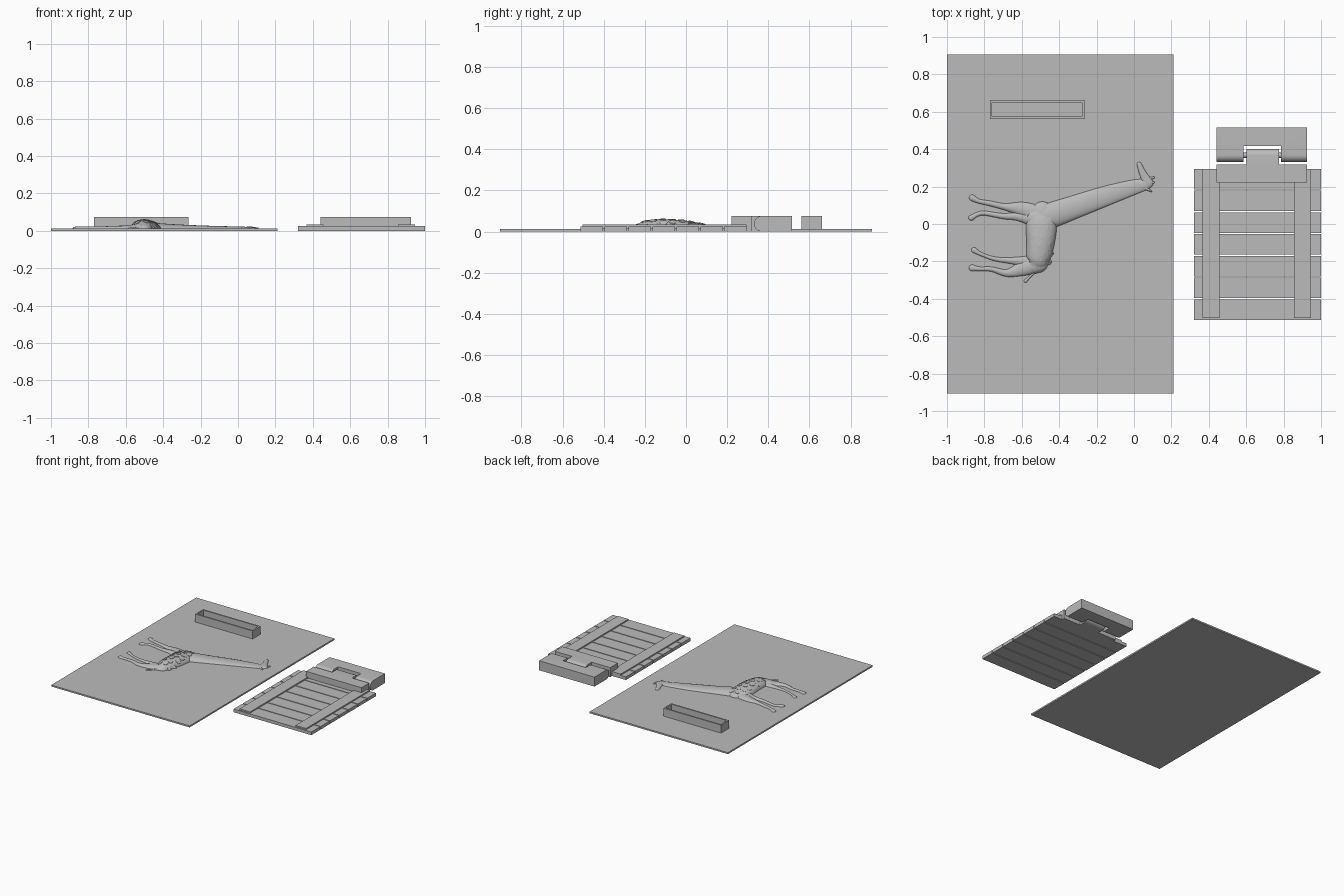
import bpy, bmesh, math, random
from mathutils import Vector
from mathutils.bvhtree import BVHTree

if "Cube" in bpy.data.objects:
    bpy.data.objects.remove(bpy.data.objects["Cube"], do_unlink=True)

grey = bpy.data.materials.new("plain grey")
grey.use_nodes = True
grey.diffuse_color = (0.5, 0.5, 0.5, 1)
grey.node_tree.nodes["Principled BSDF"].inputs["Base Color"].default_value = (0.5, 0.5, 0.5, 1)

PLATE = 0.012      # plate thickness
THICK = 0.075      # hinge thickness


def finish(name, bm, smooth=False):
    bmesh.ops.recalc_face_normals(bm, faces=bm.faces)
    mesh = bpy.data.meshes.new(name)
    bm.to_mesh(mesh)
    bm.free()
    mesh.materials.append(grey)
    obj = bpy.data.objects.new(name, mesh)
    bpy.context.collection.objects.link(obj)
    if smooth:
        bpy.ops.object.select_all(action='DESELECT')
        obj.select_set(True)
        bpy.context.view_layer.objects.active = obj
        bpy.ops.object.shade_smooth_by_angle(angle=math.radians(40))
    return obj


def box(name, x0, x1, y0, y1, z0, z1):
    bm = bmesh.new()
    bmesh.ops.create_cube(bm, size=1)
    for v in bm.verts:
        v.co = ((x0 + x1) / 2 + v.co.x * (x1 - x0),
                (y0 + y1) / 2 + v.co.y * (y1 - y0),
                (z0 + z1) / 2 + v.co.z * (z1 - z0))
    return finish(name, bm)


def extrude_x(name, profile, x0, x1):
    """Extrude a (y, z) outline along x."""
    bm = bmesh.new()
    face = bm.faces.new([bm.verts.new((x0, y, z)) for y, z in profile])
    out = bmesh.ops.extrude_face_region(bm, geom=[face])
    moved = [g for g in out["geom"] if isinstance(g, bmesh.types.BMVert)]
    bmesh.ops.translate(bm, vec=(x1 - x0, 0, 0), verts=moved)
    return finish(name, bm, True)


def cut(obj, cutter):
    mod = obj.modifiers.new("cut", 'BOOLEAN')
    mod.operation, mod.object, mod.solver = 'DIFFERENCE', cutter, 'EXACT'
    bpy.context.view_layer.objects.active = obj
    bpy.ops.object.modifier_apply(modifier=mod.name)
    bpy.data.objects.remove(cutter, do_unlink=True)


def round_end(y_flat, y_axis, radius, side, mid=THICK / 2):
    """Outline with a flat end and a half-round end on the given side."""
    arc = [(y_axis + side * radius * math.cos(a), mid + mid * math.sin(a))
           for a in (math.pi * (i / 16 - 0.5) for i in range(17))]
    return [(y_flat, 0)] + arc + [(y_flat, THICK)]


# Back plate and open tray
box("back_plate", -1, 0.21, -0.905, 0.905, 0, PLATE)
tray = box("tray", -0.77, -0.265, 0.562, 0.662, PLATE - 0.004, THICK)
cut(tray, box("tray_cutter", -0.758, -0.277, 0.574, 0.65, PLATE + 0.001, 0.1))

# Slatted panel with two stiles
COUNT, LOW, HIGH, GAP = 7, -0.512, 0.295, 0.007
pitch = (HIGH - LOW + GAP) / COUNT
for i in range(COUNT):
    y = LOW + i * pitch
    box(f"slat_{i + 1}", 0.32, 1.0, y, y + pitch - GAP, 0, 0.025)
for side, x in (("right", 0.365), ("left", 0.855)):
    box(side + "_stile", x, x + 0.092, LOW + 0.01, HIGH, 0.012, 0.035)

# Hinge: rail, tongue, pin and slotted block
box("hinge_rail", 0.44, 0.925, 0.222, 0.318, 0, THICK)
extrude_x("hinge_tongue", round_end(0.31, 0.366, 0.036, 1), 0.602, 0.775)
block = extrude_x("hinge_block", round_end(0.515, 0.368, 0.037, -1), 0.44, 0.925)
cut(block, box("slot_cutter", 0.585, 0.785, 0.3, 0.417, -0.1, 0.2))
pin = [(0.367 + 0.014 * math.cos(a), THICK / 2 + 0.014 * math.sin(a))
       for a in (math.tau * i / 16 for i in range(16))]
extrude_x("hinge_pin", pin, 0.57, 0.8)


def spline(points, steps=5):
    """Catmull-Rom interpolation of tuples."""
    pts = [Vector(p) for p in points]
    pts = [pts[0] * 2 - pts[1]] + pts + [pts[-1] * 2 - pts[-2]]
    out = []
    for a, b, c, d in zip(pts, pts[1:], pts[2:], pts[3:]):
        for s in range(steps):
            t = s / steps
            out.append(0.5 * (2 * b + (c - a) * t + (2 * a - 5 * b + 4 * c - d) * t * t
                              + (3 * b - a - 3 * c + d) * t ** 3))
    return out + [pts[-2]]


def relief(name, points, arch=12):
    """Domed strip on the plate along (x, y, half width, height) points."""
    path = spline(points)
    first, last = path[0], path[-1]

    # rounded ends
    def ends(p, q):
        d = Vector((p[0] - q[0], p[1] - q[1])).normalized() * p[2]
        caps = []
        for a in (0.3, 0.6, 0.9, 1.2, 1.5):
            c, s = math.cos(a), math.sin(a)
            caps.append(Vector((p[0] + d.x * s, p[1] + d.y * s, p[2] * c, p[3] * c)))
        return caps
    path = ends(first, path[1])[::-1] + path + ends(last, path[-2])
    bm, rings = bmesh.new(), []
    for i, p in enumerate(path):
        q, r = path[max(i - 1, 0)], path[min(i + 1, len(path) - 1)]
        n = Vector((q[1] - r[1], r[0] - q[0])).normalized()
        ring = []
        for k in range(arch + 1):
            a = math.pi * k / arch
            w = p[2] * math.cos(a)
            ring.append(bm.verts.new((p[0] + n.x * w, p[1] + n.y * w,
                                      PLATE - 0.001 + p[3] * math.sin(a))))
        rings.append(ring)
    for a, b in zip(rings, rings[1:]):
        for k in range(arch + 1):
            j = (k + 1) % (arch + 1)
            bm.faces.new((a[k], a[j], b[j], b[k]))
    bm.faces.new(rings[0])
    bm.faces.new(rings[-1])
    return finish(name, bm, True)


# Long-necked animal in relief, feet towards -x
body = relief("animal_body", [(-0.49, 0.06, 0.06, 0.028), (-0.495, 0, 0.082, 0.042),
                              (-0.5, -0.1, 0.075, 0.048), (-0.515, -0.19, 0.062, 0.043),
                              (-0.53, -0.225, 0.04, 0.028)])
neck = relief("animal_neck", [(-0.53, 0.03, 0.05, 0.03), (-0.45, 0.045, 0.067, 0.031),
                              (-0.32, 0.09, 0.062, 0.023), (-0.15, 0.15, 0.053, 0.016),
                              (0, 0.197, 0.04, 0.012), (0.06, 0.21, 0.03, 0.01)])
relief("animal_head", [(0.075, 0.22, 0.028, 0.011), (0.05, 0.265, 0.02, 0.011),
                       (0.028, 0.318, 0.013, 0.009)])
for i, y in enumerate((0.215, 0.24)):
    relief(f"horn_{i + 1}", [(0.075, y, 0.006, 0.008), (0.105, y + 0.008, 0.006, 0.007)])
relief("ear", [(0.065, 0.19, 0.009, 0.009), (0.092, 0.175, 0.004, 0.006)])
relief("front_leg_near", [(-0.51, 0.05, 0.05, 0.024), (-0.6, 0.08, 0.038, 0.018),
                          (-0.69, 0.092, 0.018, 0.014), (-0.77, 0.11, 0.014, 0.012),
                          (-0.83, 0.122, 0.012, 0.011), (-0.865, 0.14, 0.017, 0.011)])
relief("front_leg_far", [(-0.52, 0.02, 0.04, 0.022), (-0.62, 0.04, 0.023, 0.015),
                         (-0.7, 0.042, 0.015, 0.012), (-0.8, 0.058, 0.012, 0.01),
                         (-0.84, 0.05, 0.012, 0.01), (-0.87, 0.033, 0.015, 0.011)])
relief("hind_leg_near", [(-0.51, -0.21, 0.05, 0.03), (-0.6, -0.24, 0.038, 0.018),
                         (-0.68, -0.262, 0.02, 0.014), (-0.76, -0.242, 0.013, 0.012),
                         (-0.83, -0.24, 0.012, 0.011), (-0.865, -0.235, 0.018, 0.011)])
relief("hind_leg_far", [(-0.56, -0.2, 0.03, 0.016), (-0.67, -0.195, 0.016, 0.011),
                        (-0.75, -0.185, 0.011, 0.009), (-0.82, -0.16, 0.01, 0.009),
                        (-0.855, -0.14, 0.015, 0.01)])
relief("tail", [(-0.5, -0.23, 0.01, 0.014), (-0.55, -0.275, 0.006, 0.008),
                (-0.58, -0.305, 0.009, 0.008)])

# Raised coat patches that follow the body surface
trees = []
for obj in (body, neck):
    mesh = obj.data
    trees.append(BVHTree.FromPolygons([v.co for v in mesh.vertices],
                                      [p.vertices for p in mesh.polygons]))


def surface(x, y):
    hits = [t.ray_cast(Vector((x, y, 1)), Vector((0, 0, -1)))[0] for t in trees]
    return max([h.z for h in hits if h] + [PLATE])


random.seed(4)
bm = bmesh.new()
for row in range(7):
    for col in range(3):
        cx = -0.545 + col * 0.046 + (row % 2) * 0.012 + random.uniform(-0.006, 0.006)
        cy = 0.075 - row * 0.046 + random.uniform(-0.006, 0.006)
        top, low = [], []
        for k in range(8):
            a = math.tau * k / 8
            r = random.uniform(0.013, 0.02)
            x, y = cx + r * math.cos(a), cy + 1.1 * r * math.sin(a)
            z = surface(x, y)
            top.append(bm.verts.new((x, y, z + 0.003)))
            low.append(bm.verts.new((x, y, z - 0.003)))
        peak = bm.verts.new((cx, cy, surface(cx, cy) + 0.004))
        for k in range(8):
            j = (k + 1) % 8
            bm.faces.new((top[k], top[j], peak))
            bm.faces.new((low[k], low[j], top[j], top[k]))
        bm.faces.new(low)
finish("coat_patches", bm)
